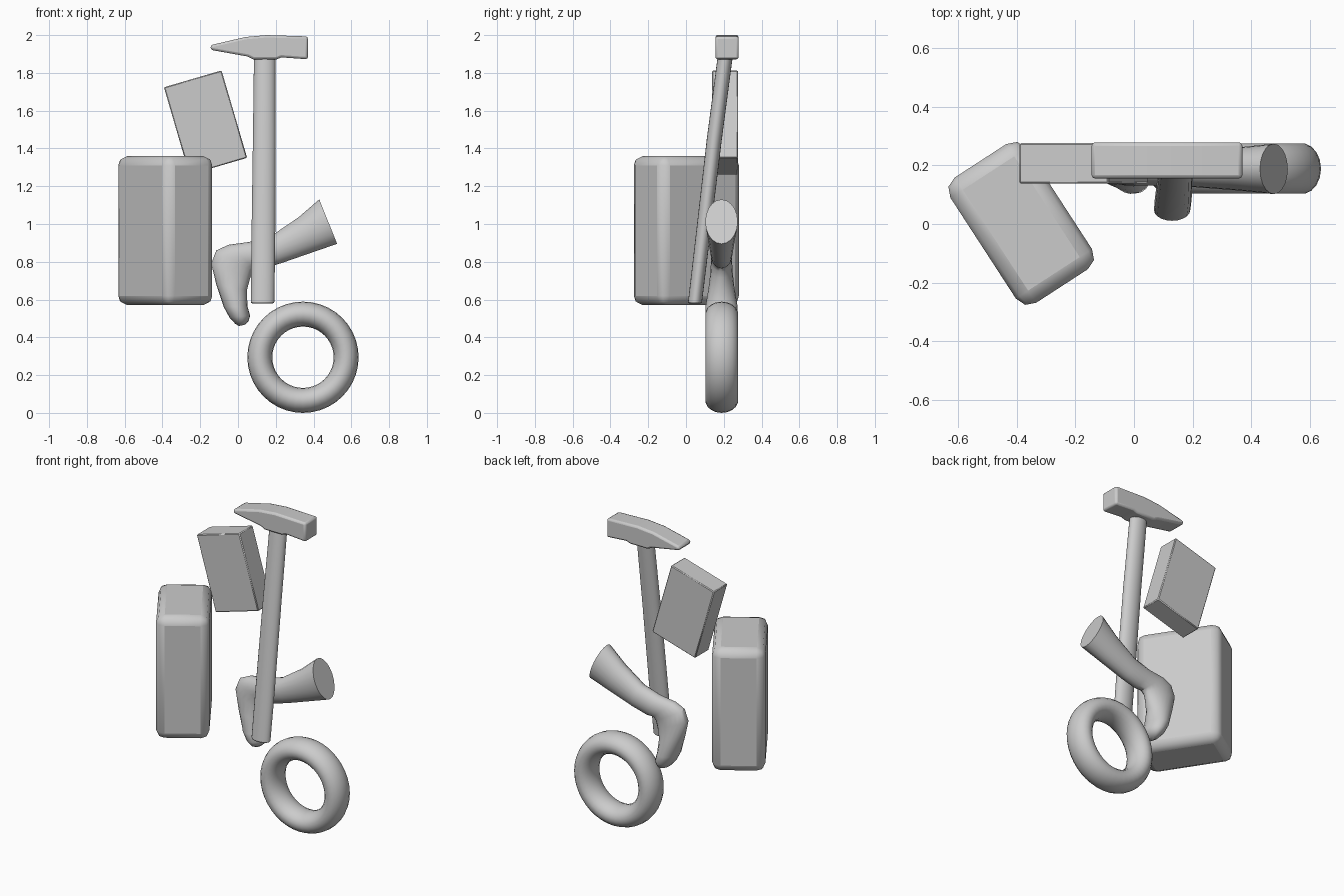
import bpy, bmesh, math
from mathutils import Vector, Matrix

if "Cube" in bpy.data.objects:
    bpy.data.objects.remove(bpy.data.objects["Cube"])


def finish(name, bm, angle=40, bevel=0, segments=2):
    bmesh.ops.recalc_face_normals(bm, faces=bm.faces)
    mesh = bpy.data.meshes.new(name)
    bm.to_mesh(mesh)
    bm.free()
    ob = bpy.data.objects.new(name, mesh)
    bpy.context.collection.objects.link(ob)
    bpy.context.view_layer.objects.active = ob
    ob.select_set(True)
    if bevel:
        mod = ob.modifiers.new("Bevel", 'BEVEL')
        mod.width, mod.segments = bevel, segments
        mod.limit_method = 'ANGLE'
        mod.angle_limit = math.radians(40)
    bpy.ops.object.shade_smooth_by_angle(angle=math.radians(angle))
    ob.select_set(False)
    return ob


def loft(name, rings, bevel=0):
    bm = bmesh.new()
    loops = [[bm.verts.new(p) for p in ring] for ring in rings]
    n = len(loops[0])
    for a, b in zip(loops, loops[1:]):
        for i in range(n):
            j = (i + 1) % n
            bm.faces.new((a[i], a[j], b[j], b[i]))
    bm.faces.new(loops[0])
    bm.faces.new(loops[-1])
    return finish(name, bm, bevel=bevel)


def box(name, size, centre, rotation, bevel, segments, angle=30):
    bm = bmesh.new()
    bmesh.ops.create_cube(bm, size=1, matrix=Matrix.Diagonal((*size, 1)))
    ob = finish(name, bm, angle, bevel, segments)
    ob.location = centre
    ob.rotation_euler = [math.radians(r) for r in rotation]
    return ob


def span_ring(ax, az, bx, bz, half, y, n=20):
    # ellipse across the side-profile points a and b
    a, b = Vector((ax, y, az)), Vector((bx, y, bz))
    c, r = (a + b) / 2, (a - b) / 2
    return [c + r * math.cos(t) + Vector((0, half * math.sin(t), 0))
            for t in (2 * math.pi * i / n for i in range(n))]


# Suitcase-like block, standing diagonally
box("padded_block", (0.51, 0.31, 0.79), (-0.385, 0.002, 0.965), (0, 0, -57), 0.05, 2)

# Tilted thin box
box("tilted_box", (0.318, 0.138, 0.482), (-0.172, 0.207, 1.537), (0, -16.3, 0), 0.005, 1)

# Hammer handle: leaning oval bar
rings = []
for x, y, z, rx, ry in ((0.130, 0.047, 0.58, 0.062, 0.037),
                        (0.134, 0.085, 0.90, 0.063, 0.038),
                        (0.139, 0.150, 1.45, 0.060, 0.040),
                        (0.142, 0.212, 1.92, 0.057, 0.040)):
    rings.append([(x + rx * math.cos(t), y + ry * math.sin(t), z)
                  for t in (2 * math.pi * i / 20 for i in range(20))])
loft("hammer_handle", rings, bevel=0.008)

# Hammer head: side profile extruded in y
profile = [(-0.145, 1.947), (0.04, 1.99), (0.15, 2.0), (0.37, 1.993), (0.37, 1.872),
           (0.23, 1.882), (0.205, 1.872), (0.08, 1.872), (0.05, 1.887), (-0.145, 1.922)]
loft("hammer_head", [[(x, y, z) for x, z in profile] for y in (0.155, 0.279)], bevel=0.016)

# Bare foot with lower leg: upper/heel point, lower/instep point, half width
foot = [(0.43, 1.13, 0.525, 0.895, 0.086), (0.32, 1.035, 0.40, 0.852, 0.074),
        (0.18, 0.94, 0.23, 0.793, 0.062), (0.06, 0.905, 0.135, 0.765, 0.056),
        (-0.05, 0.89, 0.09, 0.765, 0.056), (-0.115, 0.86, 0.075, 0.748, 0.056),
        (-0.142, 0.79, 0.065, 0.715, 0.058), (-0.115, 0.68, 0.047, 0.65, 0.068),
        (-0.075, 0.56, 0.05, 0.565, 0.085), (-0.045, 0.505, 0.064, 0.515, 0.083),
        (-0.015, 0.472, 0.056, 0.486, 0.062), (0.005, 0.460, 0.035, 0.466, 0.03)]
loft("foot", [span_ring(*f, 0.188) for f in foot])

# Ring, slightly deeper than its band is wide
bm = bmesh.new()
seg, sides = 40, 18
grid = []
for i in range(seg):
    u = 2 * math.pi * i / seg
    row = []
    for j in range(sides):
        v = 2 * math.pi * j / sides
        r = 0.2285 + 0.066 * math.cos(v)
        row.append(bm.verts.new((0.344 + r * math.cos(u), 0.189 + 0.087 * math.sin(v),
                                 0.2945 + r * math.sin(u))))
    grid.append(row)
for i in range(seg):
    a, b = grid[i], grid[(i + 1) % seg]
    for j in range(sides):
        k = (j + 1) % sides
        bm.faces.new((a[j], a[k], b[k], b[j]))
finish("ring", bm)
